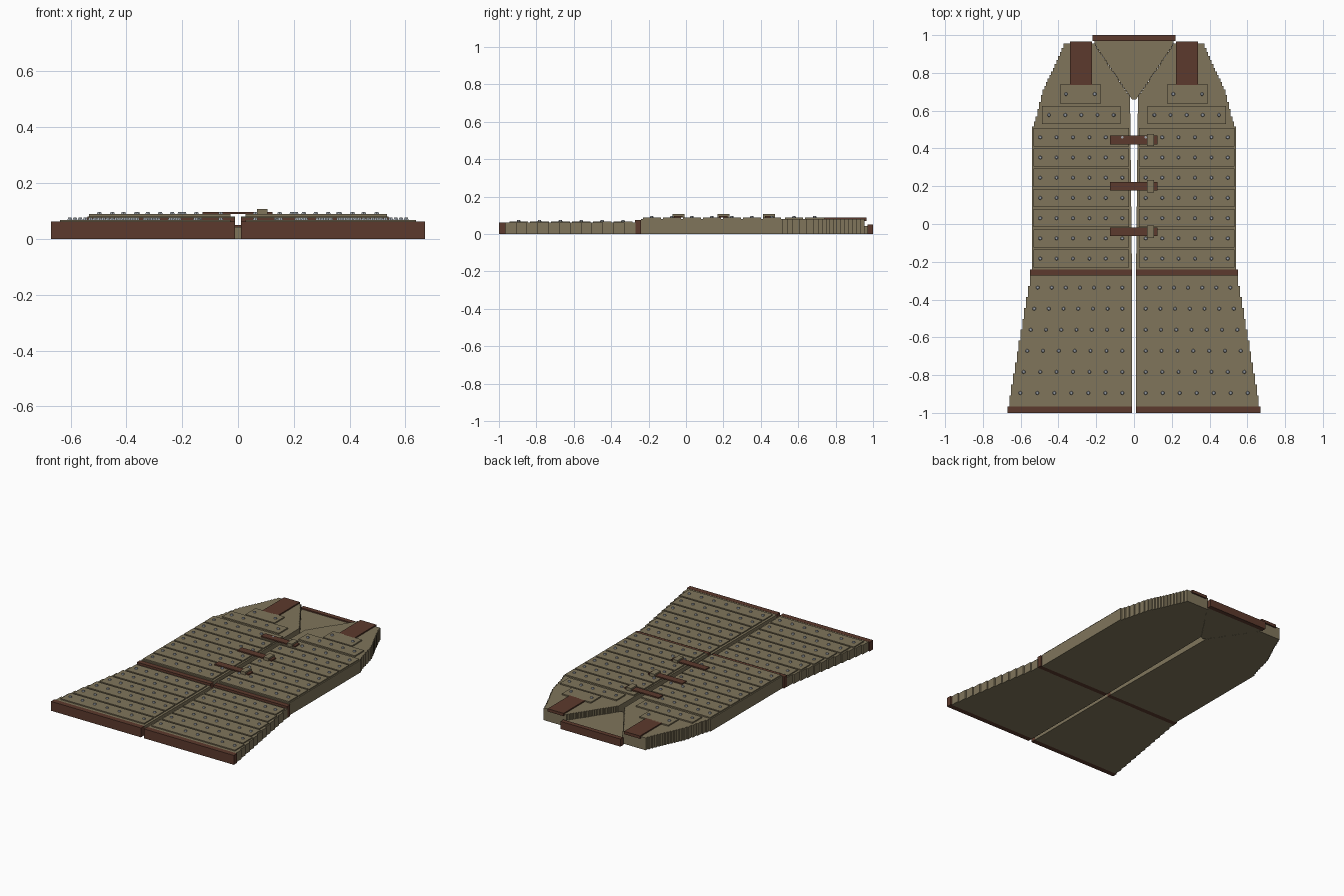
import bpy
import bmesh
import math

cube = bpy.data.objects.get("Cube")
if cube:
    bpy.data.objects.remove(cube, do_unlink=True)


def make_material(name, rgb):
    mat = bpy.data.materials.new(name)
    mat.use_nodes = True
    color = (*rgb, 1.0)
    mat.diffuse_color = color
    mat.node_tree.nodes["Principled BSDF"].inputs["Base Color"].default_value = color
    return mat


CANVAS = make_material("olive canvas", (0.215, 0.178, 0.105))
LEATHER = make_material("brown leather", (0.107, 0.042, 0.026))
STEEL = make_material("rivet steel", (0.36, 0.39, 0.43))


def finish(name, bm, mat):
    bmesh.ops.recalc_face_normals(bm, faces=bm.faces)
    mesh = bpy.data.meshes.new(name)
    bm.to_mesh(mesh)
    bm.free()
    mesh.materials.append(mat)
    obj = bpy.data.objects.new(name, mesh)
    bpy.context.scene.collection.objects.link(obj)
    return obj


def slab(name, outline, z0, z1, mat):
    """Extrude a flat outline from z0 to z1."""
    bm = bmesh.new()
    face = bm.faces.new([bm.verts.new((x, y, z0)) for x, y in outline])
    ext = bmesh.ops.extrude_face_region(bm, geom=[face])
    top = [v for v in ext["geom"] if isinstance(v, bmesh.types.BMVert)]
    bmesh.ops.translate(bm, verts=top, vec=(0, 0, z1 - z0))
    return finish(name, bm, mat)


def box(name, x0, x1, y0, y1, z0, z1, mat):
    return slab(name, [(x0, y0), (x1, y0), (x1, y1), (x0, y1)], z0, z1, mat)


def both_sides(obj):
    mod = obj.modifiers.new("Mirror", "MIRROR")
    mod.use_axis[0] = True
    return obj


def stairs(points, count, side_first):
    """Turn a polyline monotonic in x into a stepped edge of equal x steps."""
    out = []
    xa, xb = points[0][0], points[-1][0]

    def y_at(x):
        for (x0, y0), (x1, y1) in zip(points, points[1:]):
            if min(x0, x1) - 1e-9 <= x <= max(x0, x1) + 1e-9:
                return y0 + (y1 - y0) * (x - x0) / (x1 - x0)
        return points[-1][1]

    for i in range(count):
        x0 = xa + (xb - xa) * i / count
        x1 = xa + (xb - xa) * (i + 1) / count
        ya, yb = y_at(x0), y_at(x1)
        out += [(x0, ya), (x0, yb)] if side_first else [(x0, ya), (x1, ya)]
    return out


GAP = 0.011
SEAM = 0.026
rivet_spots = []


def plate(name, x0, x1, y, height, z, thick, count, margin=0.036):
    """Armour plate on both sides with an even row of rivets."""
    both_sides(box(name, x0, x1, y - height / 2, y + height / 2,
                   z - 0.005, z + thick, CANVAS))
    for i in range(count):
        t = i / (count - 1)
        x = x0 + margin + (x1 - x0 - 2 * margin) * t
        rivet_spots.append((x, y, z + thick))


# Chest halves with stepped armhole and neckline
armhole = [(0.53, 0.515), (0.513, 0.565), (0.497, 0.63), (0.48, 0.70),
           (0.455, 0.755), (0.423, 0.82), (0.39, 0.895), (0.365, 0.955)]
neck = [(0.205, 0.955), (GAP, 0.665)]
chest = [(GAP, -0.24), (0.54, -0.24), (0.54, 0.515)]
chest += stairs(armhole, 18, True) + [(0.365, 0.955)]
chest += stairs(neck, 20, True)
both_sides(slab("chest_panel", chest, 0, 0.081, CANVAS))

# Skirt halves with stepped flare
skirt = [(GAP, -0.965)]
skirt += stairs([(0.66, -0.965), (0.542, -0.27)], 12, True)
skirt += [(GAP, -0.27)]
both_sides(slab("skirt_panel", skirt, 0, 0.061, CANVAS))

# Low back panel seen through the neck, and its collar
slab("back_panel", [(-GAP, 0.66), (GAP, 0.66), (0.21, 0.953), (0.21, 0.97),
                    (-0.21, 0.97), (-0.21, 0.953)], 0, 0.042, CANVAS)
box("collar", -0.22, 0.22, 0.97, 1.0, 0, 0.05, LEATHER)

# Leather hem, waist belt and shoulder straps
both_sides(box("hem", GAP, 0.67, -1.0, -0.965, 0, 0.062, LEATHER))
both_sides(box("waist_belt", GAP, 0.55, -0.272, -0.24, 0, 0.076, LEATHER))
both_sides(box("shoulder_strap", 0.222, 0.338, 0.735, 0.965, 0.07, 0.089, LEATHER))

# Chest, upper chest and shoulder plates
for i in range(7):
    plate("chest_plate", SEAM, 0.533, 0.459 - 0.107 * i, 0.096, 0.081, 0.008, 6)
plate("upper_chest_plate", 0.072, 0.486, 0.577, 0.096, 0.081, 0.008, 5)
plate("shoulder_plate", 0.178, 0.39, 0.688, 0.106, 0.081, 0.008, 2, 0.03)

# Skirt plates widening toward the hem
for i in range(6):
    plate("skirt_plate", SEAM, 0.546 + 0.0185 * i, -0.337 - 0.1115 * i,
          0.1, 0.061, 0.007, 7)

# Rivets in one mesh
rivets = bmesh.new()
for x, y, z in rivet_spots:
    ring = bmesh.ops.create_cone(rivets, cap_ends=True, segments=6, radius1=0.0105,
                                 radius2=0.007, depth=0.009)
    bmesh.ops.translate(rivets, verts=ring["verts"], vec=(x, y, z + 0.0035))
both_sides(finish("rivets", rivets, STEEL))

# Closing straps with buckles
for y in (0.445, 0.2, -0.041):
    box("closing_strap", -0.128, 0.124, y - 0.023, y + 0.023, 0.089, 0.097, LEATHER)
    box("buckle", 0.068, 0.105, y - 0.032, y + 0.032, 0.089, 0.108, CANVAS)
